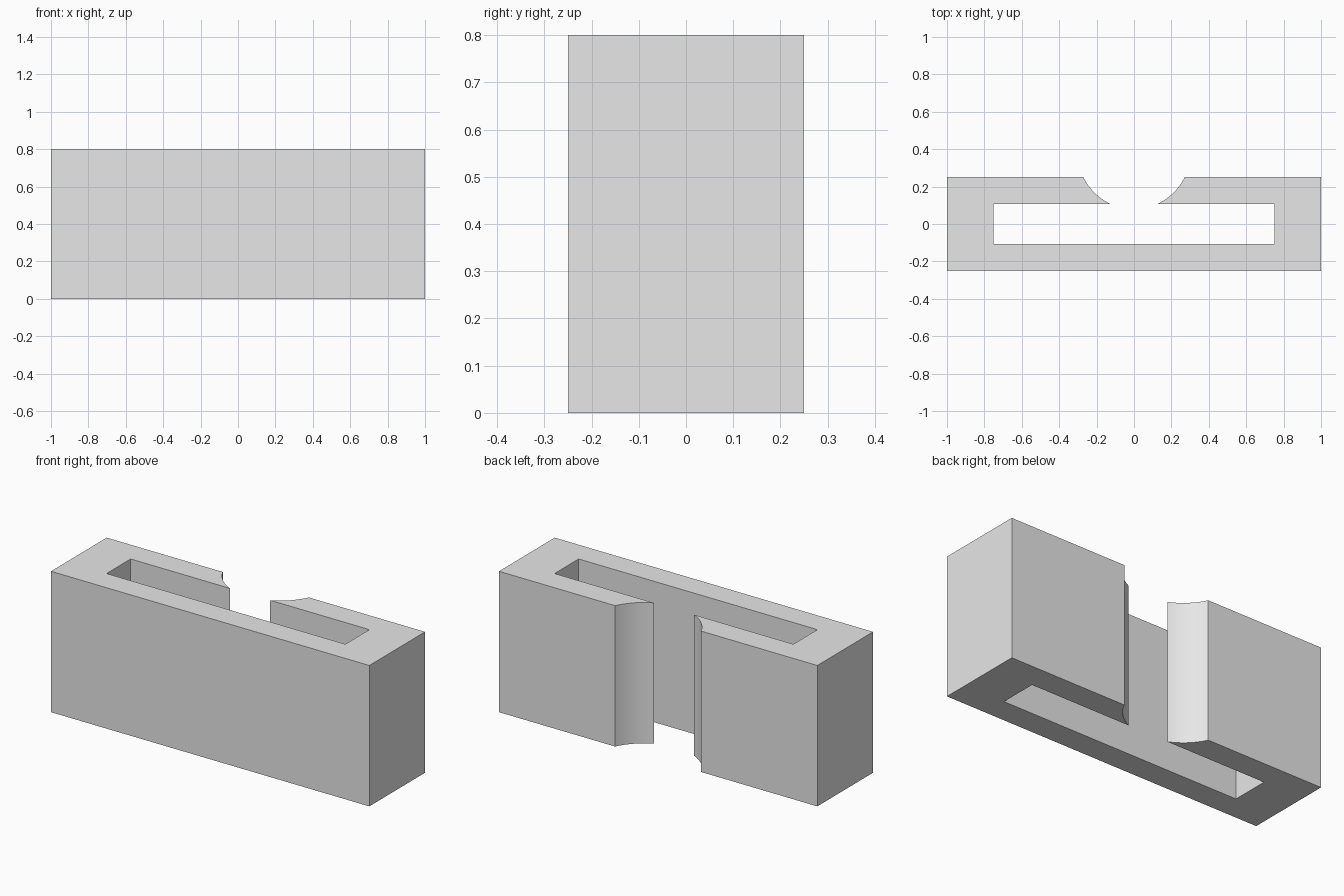
import bpy, bmesh, math

cube = bpy.data.objects.get("Cube")
if cube:
    bpy.data.objects.remove(cube, do_unlink=True)

# Overall block, inner slot and round entry
HALF_X, HALF_Y, HEIGHT = 1.0, 0.25, 0.8
SLOT_X, SLOT_Y = 0.75, 0.108
RADIUS, CENTRE_Y, STEPS = 0.3, 0.38, 12

grey = bpy.data.materials.new("light grey")
grey.use_nodes = True
colour = (0.8, 0.8, 0.8, 1)
grey.diffuse_color = colour
grey.node_tree.nodes["Principled BSDF"].inputs["Base Color"].default_value = colour


def entry_arc():
    """Curved lip from the back face in to the slot, on the +x side."""
    start = math.asin((HALF_Y - CENTRE_Y) / RADIUS)
    end = math.asin((SLOT_Y - CENTRE_Y) / RADIUS)
    angles = [start + (end - start) * i / STEPS for i in range(STEPS + 1)]
    return [(RADIUS * math.cos(a), CENTRE_Y + RADIUS * math.sin(a)) for a in angles]


# C-shaped outline: one half, then its mirror image
half = [(HALF_X, -HALF_Y), (HALF_X, HALF_Y)] + entry_arc()
half += [(SLOT_X, SLOT_Y), (SLOT_X, -SLOT_Y)]
outline = half + [(-x, y) for x, y in reversed(half)]

# Extrude the outline to full height
bm = bmesh.new()
base = bm.faces.new([bm.verts.new((x, y, 0)) for x, y in outline])
top = bmesh.ops.extrude_face_region(bm, geom=[base], use_keep_orig=True)
top_verts = [g for g in top["geom"] if isinstance(g, bmesh.types.BMVert)]
bmesh.ops.translate(bm, verts=top_verts, vec=(0, 0, HEIGHT))
bmesh.ops.triangulate(bm, faces=[f for f in bm.faces if len(f.verts) > 4])
bmesh.ops.recalc_face_normals(bm, faces=bm.faces)

mesh = bpy.data.meshes.new("slotted_block")
bm.to_mesh(mesh)
bm.free()
mesh.materials.append(grey)
block = bpy.data.objects.new("slotted_block", mesh)
bpy.context.collection.objects.link(block)

# Smooth the curved lips, keep the corners sharp
bpy.ops.object.select_all(action="DESELECT")
block.select_set(True)
bpy.context.view_layer.objects.active = block
bpy.ops.object.shade_smooth_by_angle(angle=math.radians(30))
